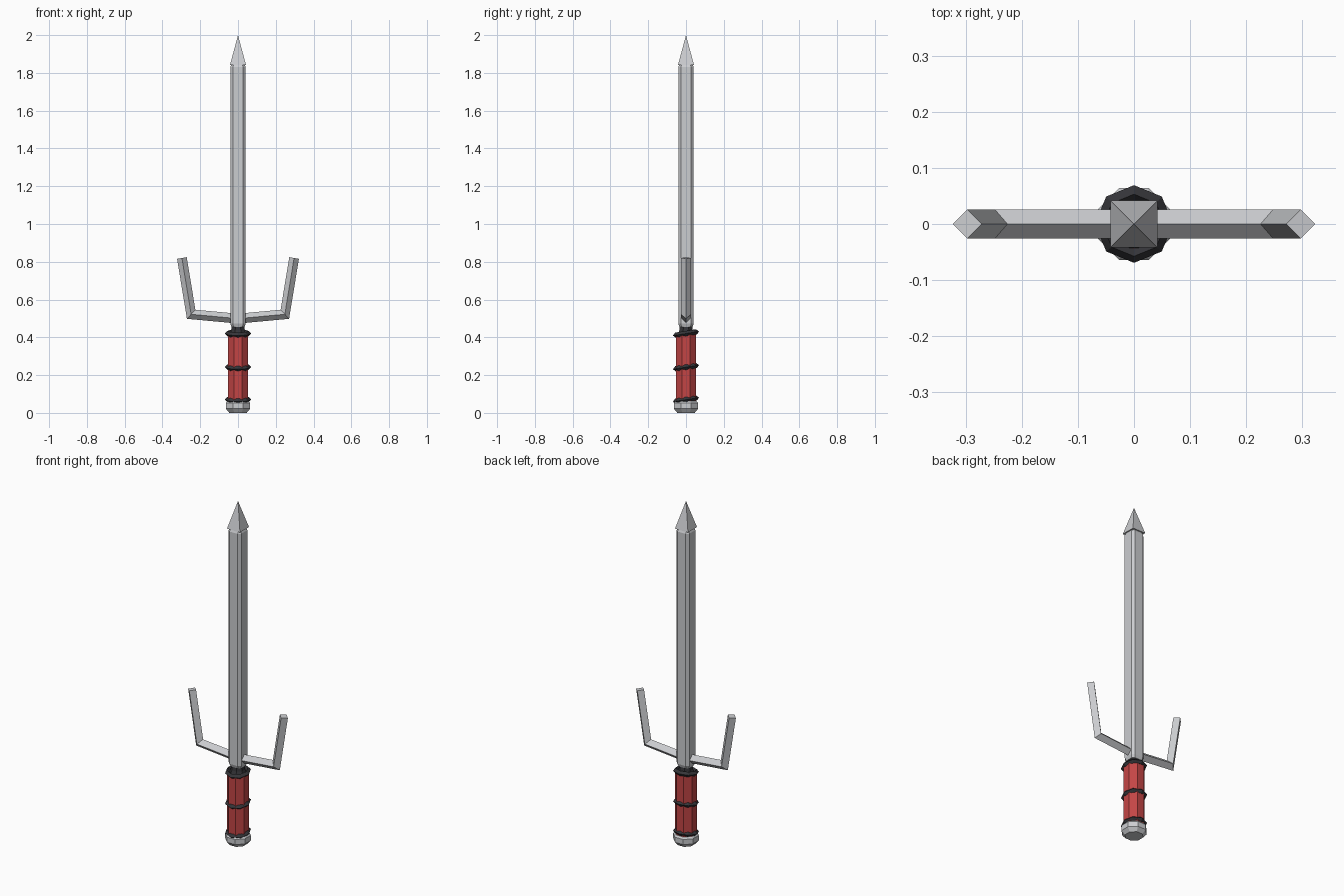
import bpy, bmesh, math
from mathutils import Vector

cube = bpy.data.objects.get("Cube")
if cube:
    bpy.data.objects.remove(cube, do_unlink=True)


def material(name, rgb):
    m = bpy.data.materials.new(name)
    m.use_nodes = True
    m.diffuse_color = (*rgb, 1)
    bsdf = next(n for n in m.node_tree.nodes if n.type == 'BSDF_PRINCIPLED')
    bsdf.inputs["Base Color"].default_value = (*rgb, 1)
    return m


steel = material("steel", (0.60, 0.61, 0.63))
red = material("red grip", (0.55, 0.06, 0.06))
black = material("black wrap", (0.035, 0.035, 0.04))


def loft(name, rings, mat):
    """Skin a list of equal-length point rings and cap both ends."""
    bm = bmesh.new()
    loops = [[bm.verts.new(p) for p in ring] for ring in rings]
    for a, b in zip(loops, loops[1:]):
        for i in range(len(a)):
            j = (i + 1) % len(a)
            bm.faces.new((a[i], a[j], b[j], b[i]))
    bm.faces.new(loops[0])
    bm.faces.new(loops[-1])
    bmesh.ops.recalc_face_normals(bm, faces=bm.faces)
    mesh = bpy.data.meshes.new(name)
    bm.to_mesh(mesh)
    bm.free()
    mesh.materials.append(mat)
    obj = bpy.data.objects.new(name, mesh)
    bpy.context.collection.objects.link(obj)
    return obj


def octagon(z, half, flat):
    """Chamfered square: half is the half width, flat the half width of each side."""
    h, f = half, flat
    return [(h, -f, z), (h, f, z), (f, h, z), (-f, h, z),
            (-h, f, z), (-h, -f, z), (-f, -h, z), (f, -h, z)]


def turned(name, profile, mat, ratio=math.tan(math.pi / 8)):
    return loft(name, [octagon(z, h, h * ratio) for z, h in profile], mat)


# Blade with chamfered corners
turned("blade", [(0.455, 0.035), (0.472, 0.041), (1.83, 0.041), (1.843, 0.035)],
       steel, 0.66)

# Four-sided point
bpy.ops.mesh.primitive_cone_add(vertices=4, radius1=0.042 * math.sqrt(2), radius2=0,
                                depth=0.157, location=(0, 0, 1.9215),
                                rotation=(0, 0, math.pi / 4))
tip = bpy.context.object
tip.name = "blade_tip"
tip.data.materials.append(steel)

# Grip, collar and pommel
turned("grip", [(0.05, 0.054), (0.415, 0.054)], red)
turned("collar", [(0.41, 0.045), (0.435, 0.036), (0.458, 0.033)], black)
turned("pommel", [(0, 0.046), (0.022, 0.064), (0.052, 0.064), (0.062, 0.056)], steel)

# Tilted wrap rings
for name, z in (("lower", 0.07), ("middle", 0.242), ("upper", 0.42)):
    bpy.ops.mesh.primitive_torus_add(major_segments=8, minor_segments=4,
                                     major_radius=0.056, minor_radius=0.014,
                                     location=(0, 0, z), rotation=(math.radians(9), 0, 0))
    ring = bpy.context.object
    ring.name = name + "_wrap_ring"
    ring.data.materials.append(black)

# Side prongs: a diamond section swept along a bent path with a mitred corner
HALF = 0.026
for name, side in (("left", 1), ("right", -1)):
    path = [Vector((side * x, 0, z)) for x, z in ((0, 0.499), (0.248, 0.522), (0.297, 0.82))]
    first = (path[1] - path[0]).normalized()
    second = (path[2] - path[1]).normalized()
    mitre = (first + second).normalized()
    rings = []
    for point, along in zip(path, (first, mitre, second)):
        across = Vector((-along.z, 0, along.x)) * HALF
        if along is mitre:
            across /= mitre.dot(first)
        depth = Vector((0, HALF, 0))
        rings.append([point + across, point + depth, point - across, point - depth])
    loft(name + "_prong", rings, steel)
